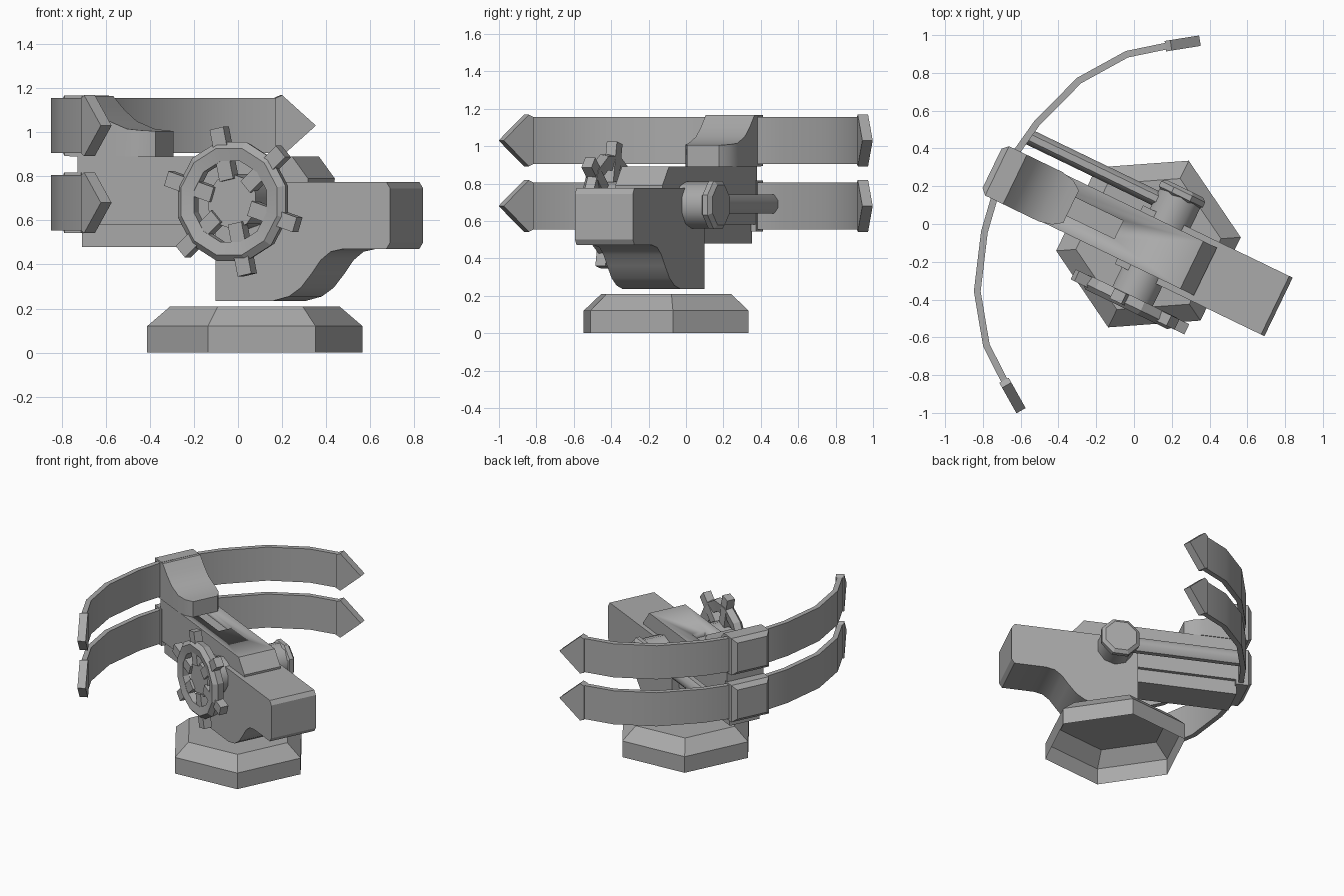
import bpy, bmesh, math
from mathutils import Matrix, Vector

if "Cube" in bpy.data.objects:
    bpy.data.objects.remove(bpy.data.objects["Cube"])

# Turret frame: local x runs to the rear of the stock, local y across it
FRAME = Matrix.Translation((-0.027, -0.056, 0)) @ Matrix.Rotation(math.radians(-25.8), 4, 'Z')
AXLE = Vector((0.16, 0, 0.685))

grey = bpy.data.materials.new("grey_metal")
grey.diffuse_color = (0.4, 0.4, 0.4, 1)
grey.use_nodes = True
grey.node_tree.nodes["Principled BSDF"].inputs["Base Color"].default_value = grey.diffuse_color


def finish(name, bm, smooth=30):
    bmesh.ops.recalc_face_normals(bm, faces=bm.faces)
    me = bpy.data.meshes.new(name)
    bm.to_mesh(me)
    bm.free()
    ob = bpy.data.objects.new(name, me)
    bpy.context.collection.objects.link(ob)
    ob.matrix_world = FRAME
    me.materials.append(grey)
    bpy.ops.object.select_all(action='DESELECT')
    ob.select_set(True)
    bpy.context.view_layer.objects.active = ob
    bpy.ops.object.shade_smooth_by_angle(angle=math.radians(smooth))
    return ob


def loft(bm, rings, cap_start=True, cap_end=True, closed=False):
    """Skin a list of equal-length point rings."""
    vs = [[bm.verts.new(p) for p in r] for r in rings]
    n = len(vs[0])
    pairs = list(zip(vs, vs[1:])) + ([(vs[-1], vs[0])] if closed else [])
    for a, b in pairs:
        for i in range(n):
            j = (i + 1) % n
            bm.faces.new((a[i], a[j], b[j], b[i]))
    if cap_start and not closed:
        bm.faces.new(vs[0])
    if cap_end and not closed:
        bm.faces.new(vs[-1])


def prism(name, profile, half):
    """Extrude an x-z profile across the width."""
    bm = bmesh.new()
    loft(bm, [[(x, s * half, z) for x, z in profile] for s in (-1, 1)])
    return finish(name, bm)


def circle(c, r, y, sides, turn=0.0):
    return [(c.x + r * math.cos(a), y, c.z + r * math.sin(a))
            for a in (turn + 2 * math.pi * i / sides for i in range(sides))]


def lathe(name, steps, sides=8, closed=False, smooth=30):
    """Stack circles (radius, y) around the axle."""
    bm = bmesh.new()
    loft(bm, [circle(AXLE, r, y, sides, math.pi / sides) for r, y in steps], closed=closed)
    return finish(name, bm, smooth)


# Hexagonal base, open underneath
bm = bmesh.new()
hexes = [[(0.115 + r * math.cos(math.radians(30 + 60 * i)),
           r * math.sin(math.radians(30 + 60 * i)), z) for i in range(6)]
         for r, z in ((0.49, 0), (0.49, 0.12), (0.385, 0.21))]
loft(bm, hexes, cap_start=False)
finish("base", bm, 20)

# Rear stock with its curved neck and foot
prism("stock", [(0, 0.235), (0.29, 0.235), (0.37, 0.255), (0.43, 0.295), (0.485, 0.36),
                (0.53, 0.42), (0.58, 0.458), (0.64, 0.47), (0.86, 0.47), (0.88, 0.50),
                (0.88, 0.745), (0.86, 0.775), (0, 0.775)], 0.172)

# Main body, with a bolt groove sunk into its top
body = prism("body", [(-0.71, 0.58), (0.44, 0.58), (0.45, 0.79), (0.37, 0.89), (-0.71, 0.89)], 0.14)
cutter = prism("groove_cutter", [(-0.6, 0.85), (-0.06, 0.85), (-0.06, 0.95), (-0.6, 0.95)], 0.053)
cutter.hide_render = True
cutter.hide_set(True)
cut = body.modifiers.new("groove", 'BOOLEAN')
cut.operation = 'DIFFERENCE'
cut.solver = 'EXACT'
cut.object = cutter
prism("lower_rail", [(-0.70, 0.48), (0.3, 0.48), (0.3, 0.59), (-0.70, 0.59)], 0.115)

# Upper clamp that holds the top bow: swept down at the rear, narrower at its tip
bm = bmesh.new()
rings = []
for x, w, z in ((-0.75, 0.145, 1.165), (-0.67, 0.145, 1.165), (-0.61, 0.145, 1.10),
                (-0.55, 0.145, 1.05), (-0.46, 0.145, 1.015), (-0.39, 0.13, 1.008), (-0.34, 0.095, 1.005)):
    rings.append([(x, -w, 0.89), (x, w, 0.89), (x, w, z), (x, -w, z)])
loft(bm, rings)
finish("clamp", bm)

# Two bows, each a curved band with arrow-shaped tips and a bevelled front block
HALF_ARC = [(-0.73, 0.0), (-0.725, 0.14), (-0.695, 0.32), (-0.592, 0.62), (-0.425, 0.855), (-0.245, 0.993)]
ARC = [Vector((x, -y, 0)) for x, y in HALF_ARC[:0:-1]] + [Vector((x, y, 0)) for x, y in HALF_ARC]
for label, zc in (("lower", 0.68), ("upper", 1.03)):
    bm = bmesh.new()
    rings = []
    for i, p in enumerate(ARC):
        t = (ARC[min(i + 1, len(ARC) - 1)] - ARC[max(i - 1, 0)]).normalized()
        n = Vector((t.y, -t.x, 0)) * 0.018
        rings.append([(q.x, q.y, zc + dz) for q, dz in
                      ((p - n, -0.125), (p + n, -0.125), (p + n, 0.125), (p - n, 0.125))])
    loft(bm, rings)
    finish(label + "_bow", bm)

    for side, s in (("left", -1), ("right", 1)):
        a, b = Vector((-0.26, s * 0.982, 0)), Vector((-0.108, s * 1.088, 0))
        d = (b - a).normalized()
        n = Vector((-d.y, d.x, 0)) * 0.028
        outline = [(0, -0.125), (0.03, -0.138), (0.185, 0), (0.03, 0.138), (0, 0.125)]
        bm = bmesh.new()
        loft(bm, [[a + d * t + k * n + Vector((0, 0, zc + z)) for t, z in outline] for k in (-1, 1)])
        finish(f"{label}_{side}_tip", bm, 15)

    bm = bmesh.new()
    loft(bm, [[(x, -w, zc - h), (x, w, zc - h), (x, w, zc + h), (x, -w, zc + h)]
              for x, w, h in ((-0.69, 0.145, 0.137), (-0.775, 0.145, 0.137), (-0.805, 0.115, 0.108))])
    finish(label + "_front_block", bm, 15)

# Winch axle, hub and the knob on the far side
lathe("winch_hub", [(0.125, -0.33), (0.125, -0.10)], 10, smooth=40)
lathe("axle_drum", [(0.125, 0.10), (0.125, 0.30)], 10, smooth=40)
lathe("axle_knob", [(0.115, 0.285), (0.14, 0.30), (0.14, 0.33), (0.115, 0.348)], 8, smooth=20)

# Winch wheel ring
lathe("winch_ring", [(0.19, -0.30), (0.27, -0.285), (0.28, -0.335), (0.25, -0.362), (0.19, -0.35)],
      12, closed=True, smooth=20)

# Six handles that run through the ring as spokes
for i in range(6):
    a = math.radians(42 + 60 * i)
    bm = bmesh.new()
    bmesh.ops.create_cube(bm, size=1)
    bm.transform(Matrix.Translation((AXLE.x, -0.318, AXLE.z)) @ Matrix.Rotation(-a, 4, 'Y')
                 @ Matrix.Translation((0.22, 0, 0)) @ Matrix.Diagonal((0.24, 0.06, 0.07, 1)))
    finish(f"winch_handle_{i + 1}", bm)

# Push rod beside the body
bm = bmesh.new()
loft(bm, [[(x, 0.235 + 0.045 * math.cos(math.pi * (i + 0.5) / 4), 0.69 + 0.055 * math.sin(math.pi * (i + 0.5) / 4))
           for i in range(8)] for x in (-0.715, 0.12)])
finish("push_rod", bm, 50)
